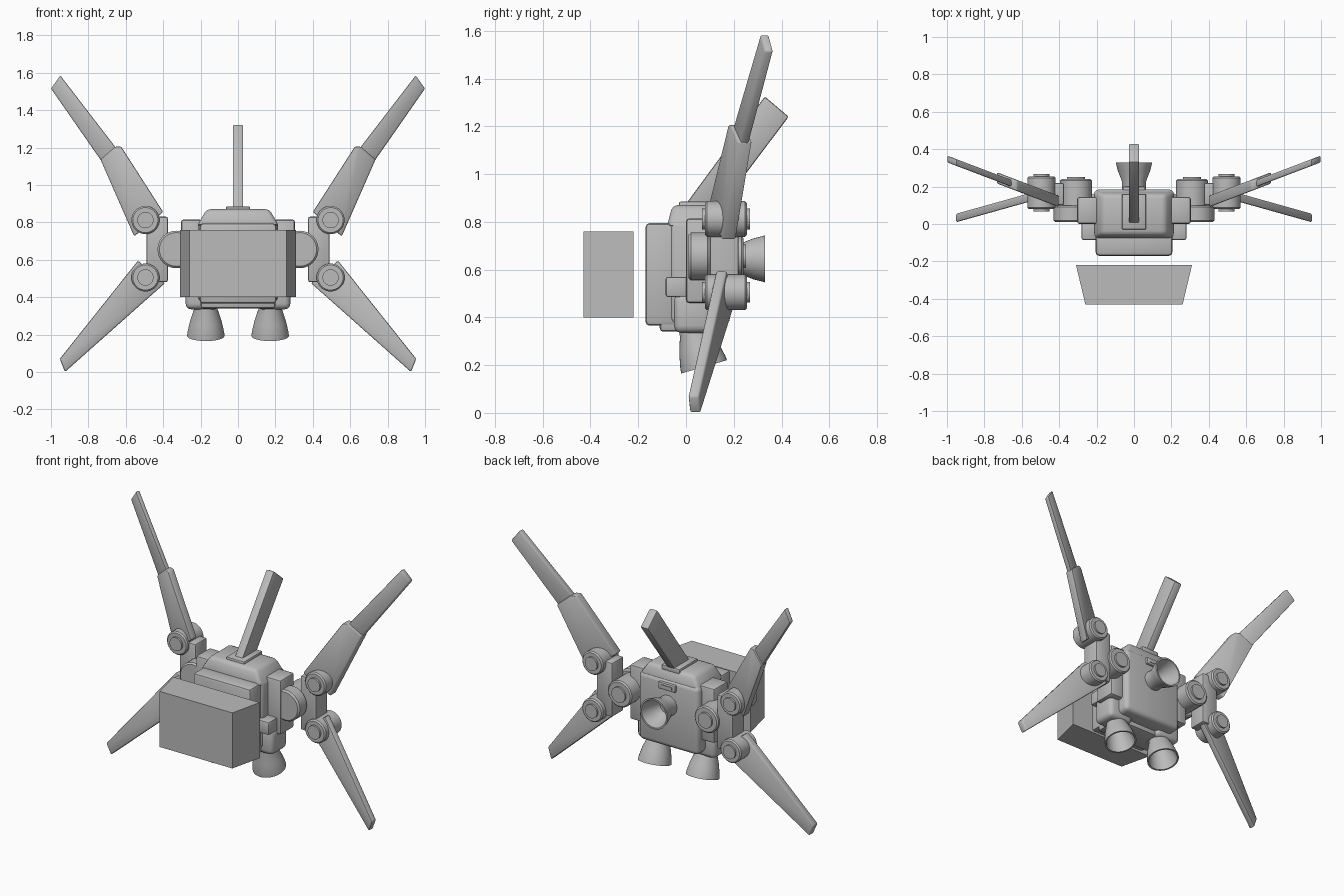
import bpy, bmesh, math
from mathutils import Vector

cube = bpy.data.objects.get("Cube")
if cube:
    bpy.data.objects.remove(cube, do_unlink=True)

grey = bpy.data.materials.new("plain_grey")
grey.use_nodes = True
COLOUR = (0.5, 0.5, 0.5, 1)
grey.diffuse_color = COLOUR
grey.node_tree.nodes["Principled BSDF"].inputs["Base Color"].default_value = COLOUR


def finish(name, bm, bevel=0, mirror=False, segments=2):
    if bevel:
        bmesh.ops.bevel(bm, geom=bm.edges[:], offset=bevel, segments=segments,
                        affect='EDGES', profile=0.5, clamp_overlap=True)
    bmesh.ops.recalc_face_normals(bm, faces=bm.faces[:])
    mesh = bpy.data.meshes.new(name)
    bm.to_mesh(mesh)
    bm.free()
    mesh.materials.append(grey)
    ob = bpy.data.objects.new(name, mesh)
    bpy.context.collection.objects.link(ob)
    bpy.ops.object.select_all(action='DESELECT')
    ob.select_set(True)
    bpy.context.view_layer.objects.active = ob
    bpy.ops.object.shade_smooth_by_angle(angle=math.radians(38))
    if mirror:
        ob.modifiers.new("mirror", 'MIRROR')
    return ob


def prism(name, points, offset, bevel=0, mirror=False):
    """Extrude a polygon along an offset vector."""
    bm = bmesh.new()
    face = bm.faces.new([bm.verts.new(p) for p in points])
    ext = bmesh.ops.extrude_face_region(bm, geom=[face], use_keep_orig=True)
    moved = [g for g in ext["geom"] if isinstance(g, bmesh.types.BMVert)]
    bmesh.ops.translate(bm, verts=moved, vec=offset)
    return finish(name, bm, bevel, mirror)


def box(name, x, y, z, bevel=0.015, mirror=False, taper=(1, 1), segments=2):
    """Box between limits; taper scales its top about the centre."""
    bm = bmesh.new()
    bmesh.ops.create_cube(bm, size=1)
    for v in bm.verts:
        tx, ty = taper if v.co.z > 0 else (1, 1)
        v.co = ((x[0] + x[1]) / 2 + v.co.x * tx * (x[1] - x[0]),
                (y[0] + y[1]) / 2 + v.co.y * ty * (y[1] - y[0]),
                (z[0] + z[1]) / 2 + v.co.z * (z[1] - z[0]))
    return finish(name, bm, bevel, mirror, segments)


def lathe(name, profile, origin, axis, mirror=False, sides=40):
    """Spin (radius, height) pairs around an axis."""
    bm = bmesh.new()
    turn = Vector((0, 0, 1)).rotation_difference(Vector(axis))
    rings = []
    for r, h in profile:
        ring = []
        for i in range(sides):
            a = math.tau * i / sides
            p = Vector((r * math.cos(a), r * math.sin(a), h))
            ring.append(bm.verts.new(turn @ p + Vector(origin)))
        rings.append(ring)
    for a, b in zip(rings, rings[1:]):
        for i in range(sides):
            j = (i + 1) % sides
            bm.faces.new((a[i], a[j], b[j], b[i]))
    bm.faces.new(rings[0])
    bm.faces.new(rings[-1])
    return finish(name, bm, 0, mirror)


def hub(name, x, z, y0, y1, r):
    """Joint drum with raised end caps, pointing along y."""
    cap, b, d = r * 0.58, 0.008, y1 - y0
    lathe(name, [(cap, -0.012), (cap, 0), (r - b, 0), (r, b), (r, d - b),
                 (r - b, d), (cap, d), (cap, d + 0.012)],
          (x, y0, z), (0, 1, 0), True)


def wing(name, outline, y_at, thick, bevel=0.008):
    pts = [(x, y_at(x) - thick / 2, z) for x, z in outline]
    prism(name, pts, (0, thick, 0), bevel, True)


# Floating front shield
prism("front_shield", [(-0.31, -0.22, 0.40), (0.31, -0.22, 0.40),
                       (0.26, -0.43, 0.40), (-0.26, -0.43, 0.40)], (0, 0, 0.36))

# Pack body
box("body", (-0.215, 0.215), (-0.07, 0.185), (0.37, 0.81), 0.03, segments=3)
box("front_panel", (-0.205, 0.205), (-0.17, -0.03), (0.365, 0.795), 0.018)
box("lower_body", (-0.2, 0.2), (-0.11, 0.08), (0.34, 0.42), 0.015)
box("top_cap", (-0.22, 0.22), (-0.08, 0.18), (0.78, 0.87), 0.02, taper=(0.76, 0.82))
box("fin_base", (-0.065, 0.065), (-0.03, 0.16), (0.85, 0.885), 0.008)
box("rear_slot_frame", (-0.06, 0.06), (0.17, 0.2), (0.745, 0.79), 0.006)
box("rear_slot", (-0.04, 0.04), (0.195, 0.204), (0.758, 0.777), 0)

# Tail fin
prism("tail_fin", [(-0.028, 0.0, 0.875), (-0.028, 0.155, 0.875),
                   (-0.028, 0.43, 1.24), (-0.028, 0.33, 1.325)],
      (0.056, 0, 0), 0.008)

# Side pods and mounting blocks
box("side_pods", (0.19, 0.305), (0.0, 0.145), (0.46, 0.815), 0.015, True)
box("side_blocks", (0.19, 0.28), (-0.085, 0.01), (0.485, 0.57), 0.01, True)
box("thruster_housings", (0.1, 0.28), (-0.05, 0.11), (0.335, 0.5), 0.03, True, segments=3)

# Shoulder and wing joints
hub("shoulder_drums", 0.31, 0.655, 0.03, 0.24, 0.085)
lathe("shoulder_discs", [(0.09, 0), (0.1, 0.01), (0.1, 0.08), (0.09, 0.09)],
      (0.33, 0.01, 0.655), (0, 1, 0), True)
prism("wing_brackets", [(x, 0.1, z) for x, z in
      [(0.375, 0.48), (0.46, 0.48), (0.49, 0.56), (0.49, 0.74), (0.46, 0.83), (0.375, 0.83)]],
      (0, 0.12, 0), 0.01, True)
hub("upper_wing_joints", 0.495, 0.812, 0.08, 0.255, 0.075)
hub("lower_wing_joints", 0.495, 0.505, 0.08, 0.255, 0.075)


# Wings
def upper_y(x):
    return 0.12 + 0.38 * (x - 0.4)


def lower_y(x):
    return 0.035 + 0.28 * (0.94 - x)


wing("upper_wing_roots", [(0.40, 0.855), (0.555, 0.725), (0.735, 1.135), (0.655, 1.205),
                          (0.625, 1.205)], upper_y, 0.06)
wing("upper_wing_blades", [(0.60, 1.13), (0.69, 1.07), (1.0, 1.515), (0.95, 1.585)],
     upper_y, 0.036)
wing("lower_wings", [(0.39, 0.475), (0.925, 0.0), (0.953, 0.07), (0.535, 0.595)],
     lower_y, 0.045)

# Thruster bells
lathe("lower_thrusters", [(0.055, 0), (0.062, 0.05), (0.085, 0.12), (0.098, 0.18),
                          (0.1, 0.2), (0.09, 0.2), (0.075, 0.12), (0.045, 0.05)],
      (0.172, 0.02, 0.385), (0, 0.28, -0.96), True)
lathe("rear_thruster", [(0.065, 0), (0.065, 0.06), (0.085, 0.11), (0.098, 0.16),
                        (0.088, 0.16), (0.07, 0.09), (0.045, 0.03)],
      (0, 0.17, 0.645), (0, 1, 0))
